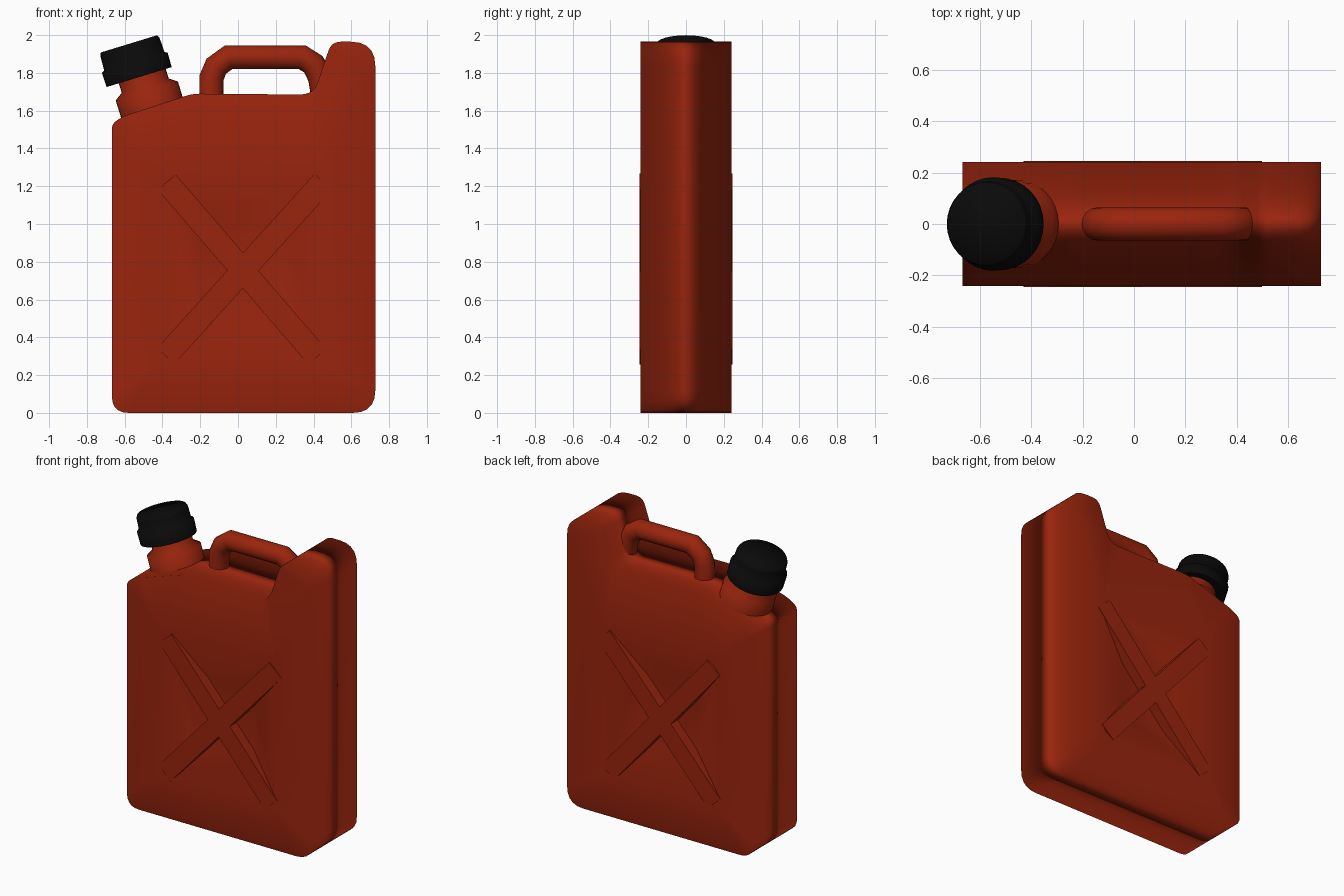
import bpy, bmesh, math
from mathutils import Vector, Matrix

cube = bpy.data.objects.get("Cube")
if cube:
    bpy.data.objects.remove(cube, do_unlink=True)


def material(name, rgb):
    m = bpy.data.materials.new(name)
    m.use_nodes = True
    m.diffuse_color = (*rgb, 1)
    bsdf = m.node_tree.nodes["Principled BSDF"]
    bsdf.inputs["Base Color"].default_value = (*rgb, 1)
    bsdf.inputs["Roughness"].default_value = 0.8
    return m


RED = material("red plastic", (0.32, 0.018, 0.004))
BLACK = material("black plastic", (0.003, 0.003, 0.003))
HALF = 0.242


def finish(name, bm, mat, angle=35):
    bmesh.ops.recalc_face_normals(bm, faces=bm.faces[:])
    me = bpy.data.meshes.new(name)
    bm.to_mesh(me)
    bm.free()
    ob = bpy.data.objects.new(name, me)
    bpy.context.collection.objects.link(ob)
    me.materials.append(mat)
    bpy.ops.object.select_all(action='DESELECT')
    ob.select_set(True)
    bpy.context.view_layer.objects.active = ob
    bpy.ops.object.shade_smooth_by_angle(angle=math.radians(angle))
    return ob


def rounded(corners, steps=5):
    """Outline with each (x, z, radius) corner cut back and curved."""
    pts = []
    for i, (x, z, r) in enumerate(corners):
        p = Vector((x, z))
        a = Vector(corners[i - 1][:2]) - p
        b = Vector(corners[(i + 1) % len(corners)][:2]) - p
        a, b = p + a.normalized() * r, p + b.normalized() * r
        for k in range(steps + 1):
            t = k / steps
            pts.append(a * (1 - t) ** 2 + p * 2 * t * (1 - t) + b * t * t)
    return pts


def ring(bm, pts, y):
    return [bm.verts.new((p[0], y, p[1])) for p in pts]


def bridge(bm, a, b):
    n = len(a)
    return [bm.faces.new((a[i], a[(i + 1) % n], b[(i + 1) % n], b[i])) for i in range(n)]


def rectangle(x0, x1, z0, z1):
    return [(x0, z0), (x1, z0), (x1, z1), (x0, z1)]


# Can body: side outline with a sloping-walled recess in both broad faces
outline = rounded([(-0.668, 0, 0.09), (0.727, 0, 0.12), (0.727, 1.965, 0.13),
                   (0.495, 1.965, 0.05), (0.40, 1.685, 0.07),
                   (-0.24, 1.69, 0.04), (-0.61, 1.57, 0.04), (-0.668, 1.53, 0.03)])
bm = bmesh.new()
ends = []
for side in (-1, 1):
    outer = ring(bm, outline, side * HALF)
    rim = ring(bm, rectangle(-0.42, 0.45, 0.27, 1.28), side * HALF)
    floor = ring(bm, rectangle(-0.2, 0.24, 0.53, 1.0), side * (HALF - 0.07))
    edges = [bm.edges.new((loop[i - 1], loop[i])) for loop in (outer, rim) for i in range(len(loop))]
    bmesh.ops.triangle_fill(bm, edges=edges, use_beauty=True)
    bridge(bm, rim, floor)
    bm.faces.new(floor)
    ends.append(outer)
bridge(bm, *ends)
body = finish("can_body", bm, RED, 180)

# Soft shading that stays flat across the broad faces
normals = []
for v in body.data.vertices:
    n = v.normal.copy()
    if abs(v.co.y) > HALF - 0.01:
        n.y += math.copysign(3, v.co.y)
    normals.append(n.normalized())
body.data.normals_split_custom_set_from_vertices(normals)

# Crossed stiffening bars over each recess
for label, side in (("front", -1), ("back", 1)):
    for name, a, b in (("falling", (-0.378, 1.222), (0.42, 0.297)),
                       ("rising", (-0.383, 0.3), (0.452, 1.225))):
        a, b = Vector(a), Vector(b)
        d = b - a
        mid = (a + b) / 2
        bm = bmesh.new()
        bmesh.ops.create_cube(bm, size=1)
        bmesh.ops.scale(bm, vec=(d.length, 0.1, 0.125), verts=bm.verts)
        spin = Matrix.Rotation(-math.atan2(d.y, d.x), 4, 'Y')
        place = Matrix.Translation((mid.x, side * 0.195, mid.y))
        bmesh.ops.transform(bm, matrix=place @ spin, verts=bm.verts)
        finish(f"{label}_{name}_bar", bm, RED)

# Carrying handle: round tube swept along an arch
path = [(-0.14, 1.6), (-0.14, 1.775), (-0.115, 1.835), (-0.05, 1.883),
        (0.34, 1.883), (0.40, 1.845), (0.435, 1.775), (0.455, 1.66)]
path = [Vector((x, 0, z)) for x, z in path]
bm = bmesh.new()
loops = []
for i, p in enumerate(path):
    before = (p - path[i - 1]).normalized() if i else Vector()
    after = (path[i + 1] - p).normalized() if i + 1 < len(path) else Vector()
    along = (before + after).normalized()
    across = Vector((-along.z, 0, along.x))
    angles = [math.tau * k / 16 for k in range(16)]
    loops.append([bm.verts.new(p + 0.065 * (across * math.cos(t) + Vector((0, math.sin(t), 0))))
                  for t in angles])
for a, b in zip(loops, loops[1:]):
    bridge(bm, a, b)
bm.faces.new(loops[0])
bm.faces.new(loops[-1])
finish("handle", bm, RED, 50)


# Spout and cap: profiles of (radius, height) turned about a leaning axis
def turned(name, profile, x, mat):
    bm = bmesh.new()
    loops = [[bm.verts.new((r * math.cos(math.tau * k / 32), r * math.sin(math.tau * k / 32), h))
              for k in range(32)] for r, h in profile]
    for a, b in zip(loops, loops[1:]):
        bridge(bm, a, b)
    bm.faces.new(loops[0])
    bm.faces.new(loops[-1])
    lean = Matrix.Translation((x, 0, 1.62)) @ Matrix.Rotation(math.radians(-17), 4, 'Y')
    bmesh.ops.transform(bm, matrix=lean, verts=bm.verts)
    finish(name, bm, mat, 75)


turned("spout", [(0.172, -0.06), (0.172, 0.088), (0.13, 0.118), (0.13, 0.22)],
       -0.457, RED)
turned("cap", [(0.18, 0.165), (0.182, 0.245), (0.167, 0.252), (0.164, 0.33), (0.156, 0.349)],
       -0.475, BLACK)
